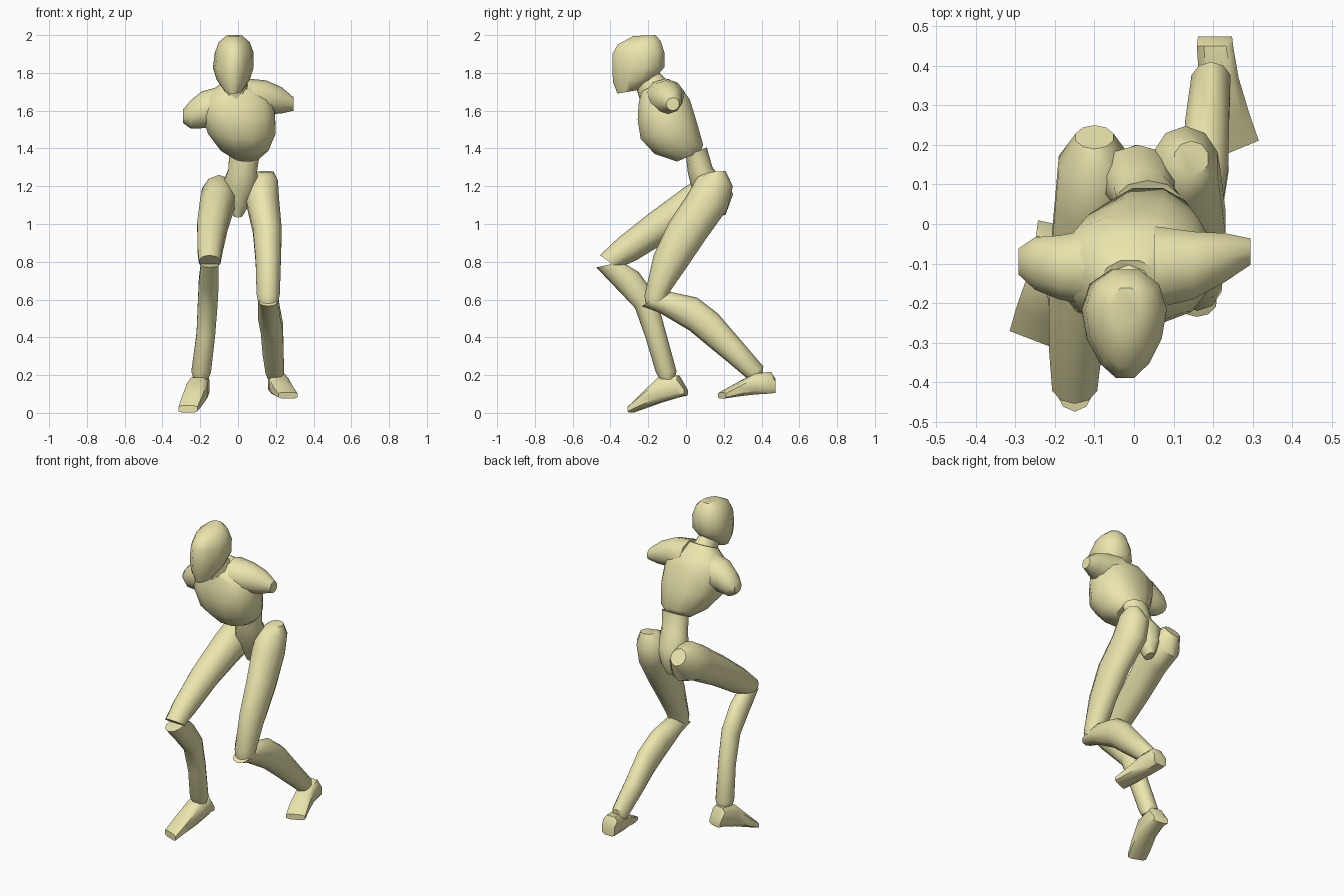
import bpy, bmesh, math
from mathutils import Vector

mat = bpy.data.materials.new("pale_khaki")
mat.diffuse_color = (0.83, 0.79, 0.42, 1)


def loft(name, rings, n=10, power=1.0, taper=0.0):
    """Skin closed rings, each given as (centre, half axis u, half axis v)."""
    bm = bmesh.new()
    loops = []
    for c, u, v in rings:
        loop = []
        for i in range(n):
            a = 2 * math.pi * (i + 0.5) / n
            p = math.copysign(abs(math.cos(a)) ** power, math.cos(a))
            q = math.copysign(abs(math.sin(a)) ** power, math.sin(a))
            loop.append(bm.verts.new(c + u * p * (1 + taper * q) + v * q))
        loops.append(loop)
    for a, b in zip(loops, loops[1:]):
        for i in range(n):
            j = (i + 1) % n
            bm.faces.new((a[i], a[j], b[j], b[i]))
    bm.faces.new(loops[0])
    bm.faces.new(loops[-1])
    bmesh.ops.recalc_face_normals(bm, faces=bm.faces)
    me = bpy.data.meshes.new(name)
    bm.to_mesh(me)
    bm.free()
    ob = bpy.data.objects.new(name, me)
    bpy.context.collection.objects.link(ob)
    me.materials.append(mat)
    bpy.ops.object.select_all(action='DESELECT')
    ob.select_set(True)
    bpy.context.view_layer.objects.active = ob
    bpy.ops.object.shade_smooth_by_angle(angle=math.radians(45))
    return ob


def body(name, rows, **kw):
    """Rows: x centre, half width, front y, front z, back y, back z."""
    rings = []
    for x, hx, y0, z0, y1, z1 in rows:
        f, b = Vector((x, y0, z0)), Vector((x, y1, z1))
        rings.append(((f + b) / 2, Vector((hx, 0, 0)), (b - f) / 2))
    return loft(name, rings, **kw)


def shoulder(name, rows):
    """Rows: centre x, y, z, half depth, half height."""
    loft(name, [(Vector((x, y, z)), Vector((0, ry, 0)), Vector((0, 0, rz)))
                for x, y, z, ry, rz in rows])


def foot(name, rows):
    """Rows: centre x, y, half width, skew in y, sole z, top z."""
    loft(name, [(Vector((x, y, (a + b) / 2)), Vector((hx, dy, 0)), Vector((0, 0, (b - a) / 2)))
                for x, y, hx, dy, a, b in rows], n=8, power=0.55)


# Head and neck
body("head", [
    (-0.02, 0.04, -0.28, 1.995, -0.16, 2.0),
    (-0.02, 0.08, -0.365, 1.95, -0.13, 1.97),
    (-0.02, 0.10, -0.395, 1.90, -0.11, 1.91),
    (-0.025, 0.105, -0.395, 1.82, -0.11, 1.83),
    (-0.025, 0.085, -0.39, 1.75, -0.16, 1.77),
    (-0.025, 0.045, -0.365, 1.69, -0.25, 1.71)], n=12, taper=0.25)
body("neck", [
    (-0.02, 0.06, -0.27, 1.74, -0.14, 1.80),
    (-0.01, 0.07, -0.245, 1.66, -0.08, 1.74)])

# Chest, leaning forward
body("chest", [
    (-0.01, 0.08, -0.24, 1.70, -0.09, 1.77),
    (0.0, 0.17, -0.255, 1.63, -0.02, 1.72),
    (0.0, 0.20, -0.26, 1.55, 0.025, 1.66),
    (0.02, 0.185, -0.245, 1.45, 0.065, 1.53),
    (0.035, 0.13, -0.17, 1.37, 0.095, 1.42),
    (0.045, 0.075, -0.05, 1.33, 0.08, 1.385)], n=12, power=0.9)

# Shoulder stubs, the x+ one higher
shoulder("left_shoulder", [
    (-0.06, -0.11, 1.63, 0.11, 0.105), (-0.19, -0.11, 1.605, 0.085, 0.098),
    (-0.25, -0.10, 1.58, 0.07, 0.075), (-0.292, -0.095, 1.57, 0.035, 0.035)])
shoulder("right_shoulder", [
    (0.05, -0.11, 1.665, 0.11, 0.105), (0.15, -0.105, 1.67, 0.09, 0.09),
    (0.23, -0.085, 1.655, 0.065, 0.07), (0.295, -0.07, 1.635, 0.035, 0.035)])

# Waist and pelvis
body("waist_and_pelvis", [
    (0.035, 0.085, 0.0, 1.36, 0.11, 1.405),
    (0.025, 0.08, 0.01, 1.27, 0.14, 1.30),
    (0.01, 0.10, 0.03, 1.19, 0.20, 1.22),
    (0.005, 0.06, 0.07, 1.10, 0.20, 1.12),
    (0.0, 0.025, 0.10, 1.035, 0.17, 1.05)])

# Forward leg
body("left_thigh", [
    (-0.10, 0.05, 0.19, 1.245, 0.25, 1.16),
    (-0.10, 0.095, 0.10, 1.26, 0.21, 1.05),
    (-0.11, 0.095, 0.0, 1.20, 0.09, 1.01),
    (-0.135, 0.085, -0.19, 1.06, -0.08, 0.92),
    (-0.148, 0.07, -0.36, 0.925, -0.26, 0.81),
    (-0.15, 0.06, -0.455, 0.835, -0.36, 0.765)])
body("left_shin", [
    (-0.15, 0.05, -0.475, 0.77, -0.34, 0.80),
    (-0.155, 0.055, -0.36, 0.65, -0.25, 0.745),
    (-0.16, 0.055, -0.27, 0.555, -0.16, 0.62),
    (-0.17, 0.052, -0.215, 0.40, -0.11, 0.44),
    (-0.195, 0.055, -0.16, 0.215, -0.05, 0.22),
    (-0.195, 0.04, -0.14, 0.18, -0.06, 0.175)])
foot("left_foot", [
    (-0.20, 0.0, 0.045, -0.01, 0.09, 0.13),
    (-0.20, -0.04, 0.05, -0.01, 0.08, 0.20),
    (-0.215, -0.14, 0.055, -0.015, 0.05, 0.19),
    (-0.245, -0.23, 0.055, -0.02, 0.02, 0.10),
    (-0.265, -0.29, 0.052, -0.02, 0.0, 0.04)])

# Trailing leg
body("right_thigh", [
    (0.145, 0.045, 0.12, 1.275, 0.21, 1.28),
    (0.13, 0.085, 0.06, 1.25, 0.248, 1.20),
    (0.13, 0.092, 0.01, 1.16, 0.22, 1.08),
    (0.155, 0.08, -0.09, 1.01, 0.105, 0.92),
    (0.16, 0.07, -0.17, 0.84, 0.0, 0.765),
    (0.16, 0.065, -0.22, 0.62, -0.08, 0.65),
    (0.16, 0.055, -0.215, 0.58, -0.10, 0.59)])
body("right_shin", [
    (0.16, 0.05, -0.235, 0.565, -0.16, 0.61),
    (0.16, 0.058, -0.14, 0.53, -0.08, 0.64),
    (0.165, 0.062, 0.02, 0.435, 0.06, 0.61),
    (0.18, 0.062, 0.11, 0.36, 0.17, 0.525),
    (0.185, 0.058, 0.22, 0.27, 0.29, 0.385),
    (0.195, 0.052, 0.315, 0.19, 0.41, 0.245),
    (0.195, 0.04, 0.34, 0.175, 0.40, 0.19)])
foot("right_foot", [
    (0.205, 0.475, 0.045, 0.0, 0.105, 0.18),
    (0.205, 0.45, 0.048, 0.0, 0.10, 0.22),
    (0.215, 0.36, 0.052, 0.01, 0.095, 0.21),
    (0.24, 0.26, 0.055, 0.018, 0.085, 0.15),
    (0.265, 0.19, 0.053, 0.022, 0.075, 0.11)])
